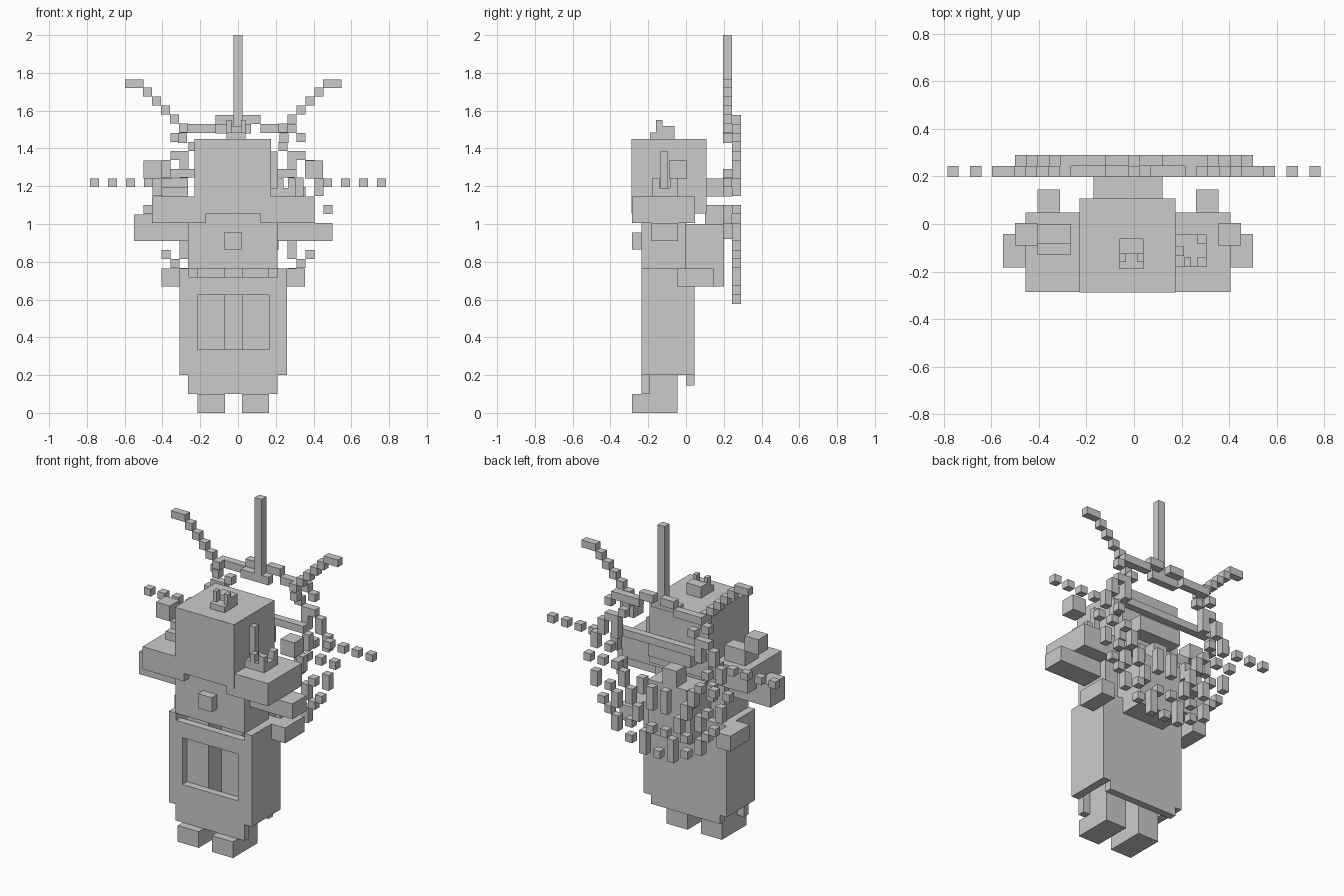
import bpy, bmesh
from mathutils import Matrix, Vector

grey = bpy.data.materials.new("plain grey")
grey.diffuse_color = (0.6, 0.6, 0.6, 1)
V = 1 / 21          # size of one small cube
CZ = 1.077          # centre height of the halo


def part(name, boxes):
    """One object made of boxes given as (x0, x1, y0, y1, z0, z1)."""
    bm = bmesh.new()
    for x0, x1, y0, y1, z0, z1 in boxes:
        m = Matrix.Translation(((x0 + x1) / 2, (y0 + y1) / 2, (z0 + z1) / 2))
        bmesh.ops.create_cube(bm, size=1, matrix=m @ Matrix.Diagonal((x1 - x0, y1 - y0, z1 - z0, 1)))
    me = bpy.data.meshes.new(name)
    bm.to_mesh(me)
    bm.free()
    me.materials.append(grey)
    ob = bpy.data.objects.new(name, me)
    bpy.context.collection.objects.link(ob)
    return ob


def mirrored(box, c=-0.025):
    """The box and its copy on the other side of x = c."""
    x0, x1, *rest = box
    return [box, (2 * c - x1, 2 * c - x0, *rest)]


# Feet and legs, rising inside the hollow skirt
part("feet", mirrored((0.02, 0.165, -0.285, -0.045, 0, 0.1)))
part("legs", mirrored((0.02, 0.165, -0.19, -0.045, 0.1, 0.765)))

# Skirt shell with a window in the front wall
part("skirt_sides", mirrored((0.21, 0.26, -0.235, 0.045, 0.2, 0.765)))
part("skirt_back", [(-0.265, 0.21, 0, 0.045, 0.145, 0.765)])
part("skirt_front", [
    (-0.265, 0.21, -0.235, -0.19, 0.1, 0.335),
    (-0.265, 0.21, -0.235, -0.19, 0.625, 0.72),
    (-0.265, -0.215, -0.235, -0.19, 0.335, 0.625),
    (0.165, 0.21, -0.235, -0.19, 0.335, 0.625)])
part("hip_tails", mirrored((0.26, 0.355, -0.045, 0.145, 0.67, 0.765)))

# Upper body
part("torso", [(-0.265, 0.21, -0.235, 0.0, 0.765, 1.055)])
part("button", [(-0.075, 0.02, -0.285, -0.235, 0.865, 0.955)])
part("backpack", [(-0.17, 0.12, 0.045, 0.2, 0.67, 1.0), (-0.17, 0.12, 0, 0.1, 0.765, 1.0),
                  (-0.075, 0.02, 0.1, 0.2, 1.0, 1.1)])
part("shoulders", mirrored((0.12, 0.405, -0.285, 0.048, 1.005, 1.145))
     + [(-0.17, 0.12, -0.23, 0.048, 1.005, 1.06)])
part("hands", [(0.21, 0.5, -0.182, -0.042, 0.91, 1.005),
               (-0.55, -0.265, -0.182, -0.042, 0.91, 1.05)])

# Head with a small pronged topknot
part("head", [(-0.23, 0.175, -0.288, 0.108, 1.055, 1.45)])
part("topknot", [(-0.06, 0.04, -0.19, -0.06, 1.45, 1.485),
                 (-0.06, 0.04, -0.125, -0.06, 1.485, 1.52)]
     + mirrored((0.015, 0.04, -0.16, -0.125, 1.485, 1.55), -0.01))
part("hair_bun", [(-0.17, 0.12, 0.105, 0.2, 1.145, 1.24)])

# Ornaments on the shoulders
part("right_crown", [(0.175, 0.305, -0.18, -0.045, 1.145, 1.19),
                     (0.175, 0.21, -0.135, -0.095, 1.19, 1.385),
                     (0.21, 0.24, -0.18, -0.14, 1.19, 1.24),
                     (0.265, 0.305, -0.18, -0.14, 1.19, 1.24),
                     (0.265, 0.305, -0.085, -0.045, 1.19, 1.24)])
part("left_crown", [(-0.405, -0.265, -0.13, 0.0, 1.145, 1.195),
                    (-0.405, -0.265, -0.085, 0.0, 1.195, 1.24)])
part("floating_cubes", mirrored((0.355, 0.45, -0.09, 0.005, 1.24, 1.335)))

# Lacy halo behind the figure: (column, lowest row, highest row), mirrored
halo = [(0, -10, -10), (2, -10, -10), (4, -9, -9), (6, -8, -7), (7, -6, -6), (8, -5, -5),
        (9, -3, -2), (10, 0, 0), (9, 2, 3), (8, 4, 5), (7, 6, 6), (6, 4, 6), (5, 7, 7),
        (7, 8, 8), (6, 9, 9), (5, 9, 9), (4, 9, 9), (3, 9, 9), (2, 10, 10), (1, 10, 10),
        (6, -5, -4), (7, -3, -3), (4, -4, -3), (3, -6, -5), (1, -7, -7), (2, -9, -8),
        (1, -4, -2), (5, -2, -1), (6, 0, 0), (8, 0, 0), (4, -7, -7), (7, 2, 2)]
cells = []
for i, j0, j1 in halo:
    box = ((i - .5) * V, (i + .5) * V, 0.243, 0.29, CZ + (j0 - .5) * V, CZ + (j1 + .5) * V)
    cells += mirrored(box, 0) if i else [box]
part("halo", cells)

# Front layer of the halo: crossbar, posts, spike, side dots and stepped horns
Y0, Y1 = 0.197, 0.243
part("halo_crossbar", [(-0.36, 0.31, Y0, Y1, 1.245, 1.29)])
posts = []
for x, z0, z1 in [(0.3, 1.145, 1.245), (0.22, 1.43, 1.48), (0.26, 1.0, 1.1), (0.12, 0.92, 1.02)]:
    posts += mirrored((x, x + V, Y0, Y1, z0, z1))
part("halo_posts", posts)
part("top_spike", [(-0.024, 0.024, Y0, Y1, 1.5, 2.0)])
part("spike_base", [(-0.12, 0.07, Y0, Y1, 1.48, 1.53)])
dots = []
for k in range(4):
    x = 0.45 + k * 0.0955
    dots += mirrored((x, x + V, Y0, Y1, 1.195, 1.24), 0)
part("side_dots", dots)
horns = mirrored((0.45, 0.547, Y0, Y1, 1.72, 1.765))
for k in range(5):
    x, z = 0.214 + k * V, 1.485 + k * V
    horns += mirrored((x, x + V, Y0, Y1, z, z + V))
part("horns", horns)
